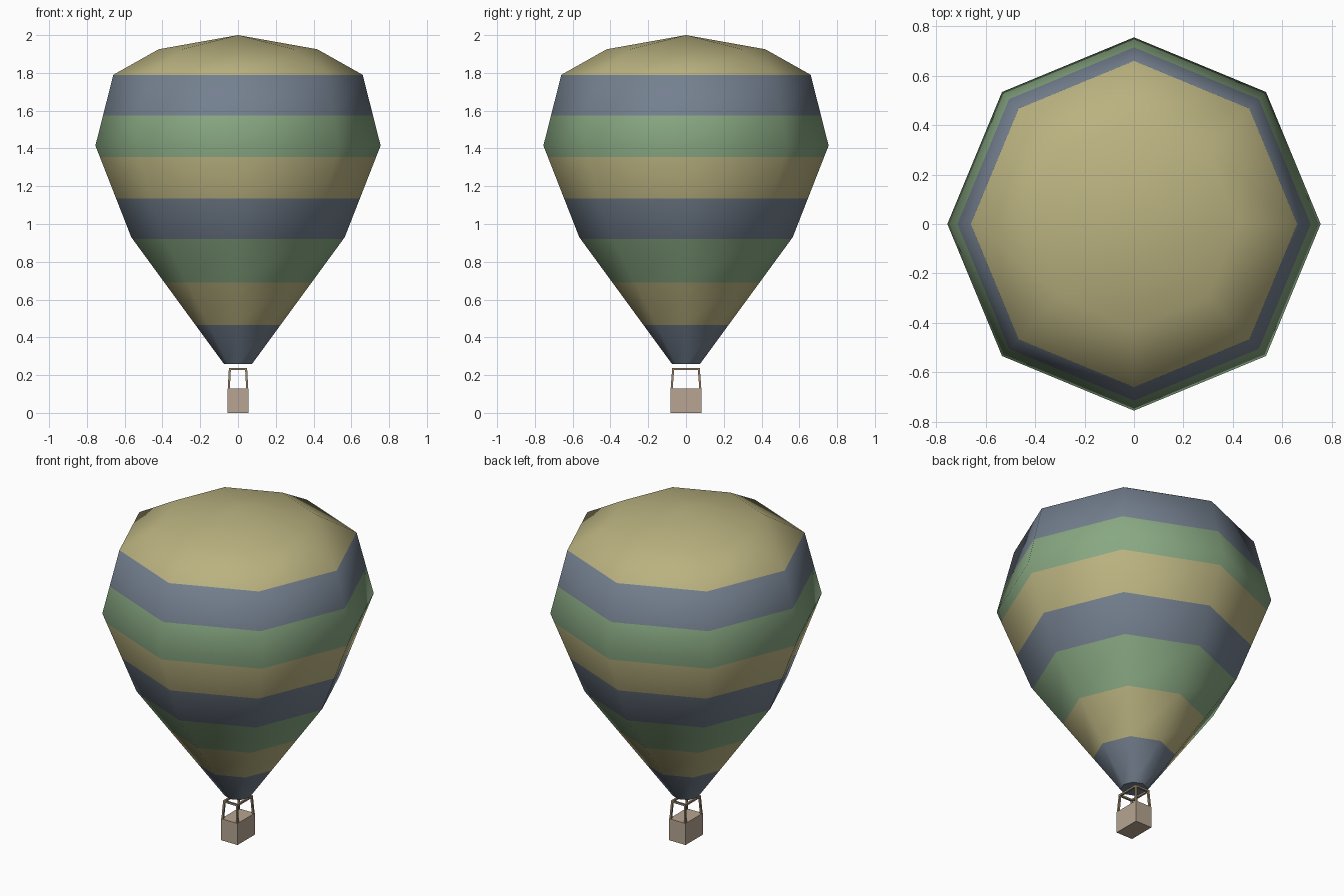
import bpy
import bmesh
import math
from mathutils import Vector

cube = bpy.data.objects.get("Cube")
if cube:
    bpy.data.objects.remove(cube, do_unlink=True)

SIDES = 8


def material(name, hex_code):
    srgb = [int(hex_code[i:i + 2], 16) / 255 for i in (0, 2, 4)]
    col = [c / 12.92 if c <= 0.04045 else ((c + 0.055) / 1.055) ** 2.4 for c in srgb] + [1]
    mat = bpy.data.materials.new(name)
    mat.use_nodes = True
    mat.diffuse_color = col
    bsdf = mat.node_tree.nodes["Principled BSDF"]
    bsdf.inputs["Base Color"].default_value = col
    bsdf.inputs["Roughness"].default_value = 0.9
    return mat


blue = material("dusty blue", "74808F")
tan = material("pale straw", "BAB280")
green = material("sage green", "88A882")
wicker = material("wicker", "B7A592")
wood = material("frame wood", "9A8870")


def add_object(name, bm, mats):
    mesh = bpy.data.meshes.new(name)
    bm.to_mesh(mesh)
    bm.free()
    for mat in mats:
        mesh.materials.append(mat)
    obj = bpy.data.objects.new(name, mesh)
    bpy.context.collection.objects.link(obj)
    return obj


# Envelope outline as (radius, height), with a softened normal at each corner
outline = [Vector(p) for p in
           [(0.075, 0.26), (0.565, 0.93), (0.755, 1.415), (0.66, 1.79), (0.42, 1.925), (0, 2)]]
slopes = [Vector((b.y - a.y, a.x - b.x)).normalized() for a, b in zip(outline, outline[1:])]
soft = [slopes[0]] + [(a + b).normalized() for a, b in zip(slopes, slopes[1:])] + [Vector((0, 1))]
stripes = [0.465, 0.69, 0.92, 1.135, 1.355, 1.575, 1.79]


def sample(z):
    for i in range(len(outline) - 1):
        a, b = outline[i], outline[i + 1]
        if z <= b.y:
            t = (z - a.y) / (b.y - a.y)
            return a.lerp(b, t).x, soft[i].lerp(soft[i + 1], t).normalized()


# Envelope: eight-sided shell with a ring at every corner and stripe edge
bm = bmesh.new()
heights = sorted({round(p.y, 3) for p in outline[:-1]} | set(stripes))
rings, normals = [], []
for z in heights:
    r, n = sample(z)
    ring = []
    for k in range(SIDES):
        a = math.tau * k / SIDES
        ring.append(bm.verts.new((r * math.cos(a), r * math.sin(a), z)))
        normals.append((n.x * math.cos(a), n.x * math.sin(a), n.y))
    rings.append(ring)
tip = bm.verts.new((0, 0, 2))
normals.append((0, 0, 1))
for low, high in zip(rings, rings[1:]):
    for k in range(SIDES):
        j = (k + 1) % SIDES
        bm.faces.new((low[k], low[j], high[j], high[k]))
for k in range(SIDES):
    bm.faces.new((rings[-1][k], rings[-1][(k + 1) % SIDES], tip))
for f in bm.faces:
    f.smooth = True
    z = f.calc_center_median().z
    f.material_index = sum(z > s for s in stripes) % 3
envelope = add_object("envelope", bm, [blue, tan, green])
envelope.data.normals_split_custom_set_from_vertices(normals)

# Closed mouth at the bottom of the envelope
bm = bmesh.new()
bmesh.ops.create_circle(bm, cap_ends=True, segments=SIDES, radius=0.075)
bmesh.ops.translate(bm, verts=bm.verts, vec=(0, 0, 0.26))
bmesh.ops.reverse_faces(bm, faces=bm.faces)
add_object("envelope_mouth", bm, [blue])

# Basket
bm = bmesh.new()
bmesh.ops.create_cube(bm, size=1)
bmesh.ops.scale(bm, verts=bm.verts, vec=(0.11, 0.165, 0.13))
bmesh.ops.translate(bm, verts=bm.verts, vec=(0, 0, 0.065))
add_object("basket", bm, [wicker])


def bar(name, start, end, width=0.011):
    start, end = Vector(start), Vector(end)
    bm = bmesh.new()
    bmesh.ops.create_cube(bm, size=1)
    bmesh.ops.scale(bm, verts=bm.verts, vec=(width, width, (end - start).length))
    turn = Vector((0, 0, 1)).rotation_difference(end - start).to_matrix()
    bmesh.ops.rotate(bm, verts=bm.verts, matrix=turn)
    bmesh.ops.translate(bm, verts=bm.verts, vec=(start + end) / 2)
    add_object(name, bm, [wood])


# Frame: four leaning posts and a rectangle of rails
X, Y, Z = 0.043, 0.068, 0.233
for sx, side in ((-1, "right"), (1, "left")):
    for sy, end in ((-1, "front"), (1, "back")):
        bar(f"post_{end}_{side}", (sx * 0.049, sy * 0.076, 0.125), (sx * X, sy * Y, Z))
    bar(f"rail_{side}", (sx * X, -Y - 0.0055, Z), (sx * X, Y + 0.0055, Z))
for sy, end in ((-1, "front"), (1, "back")):
    bar(f"rail_{end}", (-X - 0.0055, sy * Y, Z), (X + 0.0055, sy * Y, Z))
